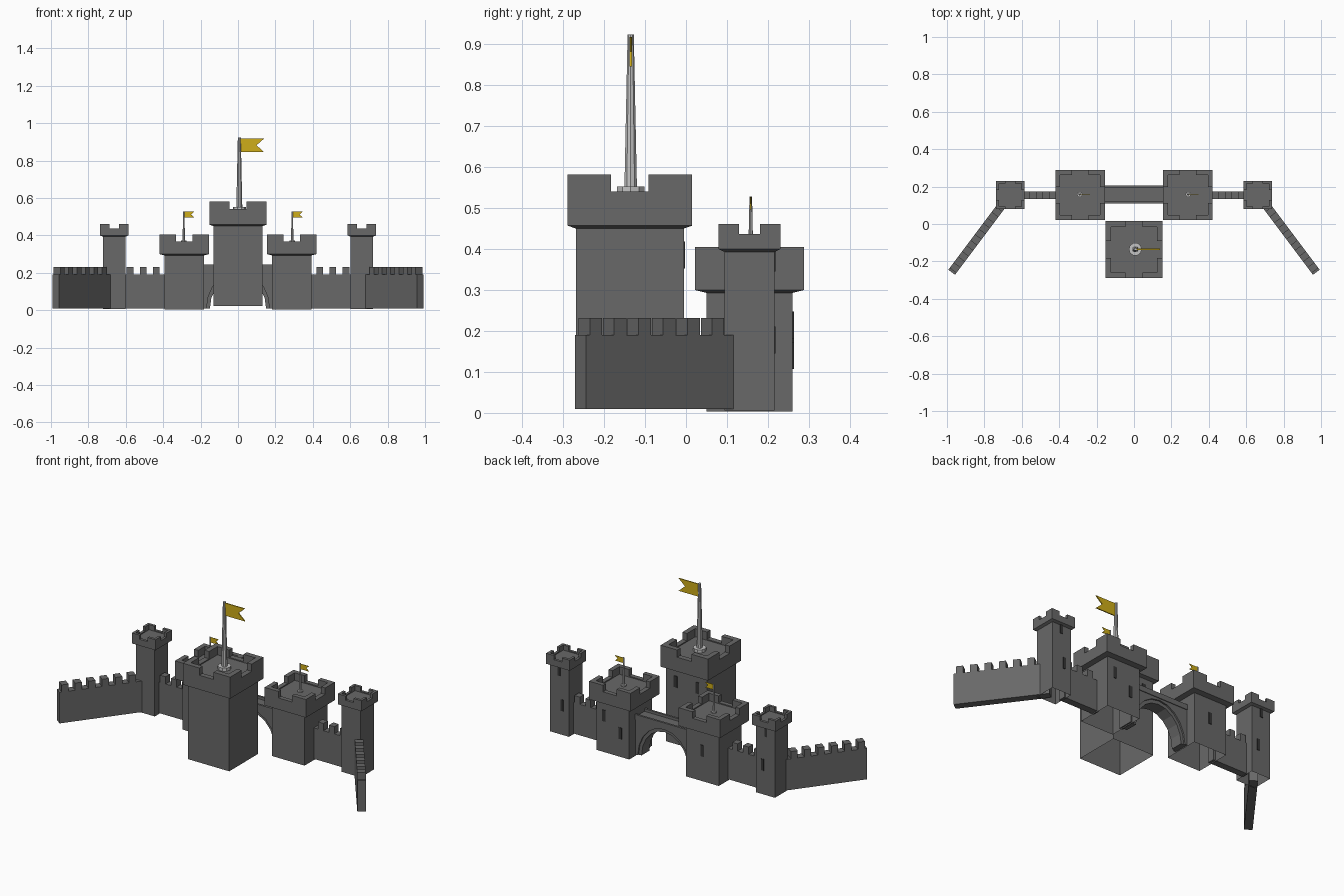
import bpy, bmesh
from math import cos, sin, pi
from mathutils import Vector

if "Cube" in bpy.data.objects:
    bpy.data.objects.remove(bpy.data.objects["Cube"])


def material(name, rgb):
    m = bpy.data.materials.new(name)
    m.use_nodes = True
    m.diffuse_color = (*rgb, 1)
    bsdf = next(n for n in m.node_tree.nodes if n.type == 'BSDF_PRINCIPLED')
    bsdf.inputs["Base Color"].default_value = (*rgb, 1)
    return m


STONE = material("stone grey", (0.14, 0.14, 0.14))
WINDOW = material("window dark", (0.035, 0.035, 0.035))
POLE = material("pole light grey", (0.55, 0.55, 0.55))
GOLD = material("flag gold", (0.62, 0.42, 0.01))


def finish(bm, name, mat, loc=(0, 0, 0)):
    bmesh.ops.recalc_face_normals(bm, faces=bm.faces)
    mesh = bpy.data.meshes.new(name)
    bm.to_mesh(mesh)
    bm.free()
    mesh.materials.append(mat)
    ob = bpy.data.objects.new(name, mesh)
    ob.location = loc
    bpy.context.collection.objects.link(ob)
    return ob


def prism(bm, outline, offset):
    """Extrude a closed outline along an offset."""
    face = bm.faces.new([bm.verts.new(p) for p in outline])
    out = bmesh.ops.extrude_face_region(bm, geom=[face], use_keep_orig=True)
    verts = [g for g in out["geom"] if isinstance(g, bmesh.types.BMVert)]
    bmesh.ops.translate(bm, verts=verts, vec=offset)


def box(bm, lo, hi):
    x0, y0, z0 = lo
    x1, y1, z1 = hi
    prism(bm, [(x0, y0, z0), (x1, y0, z0), (x1, y1, z0), (x0, y1, z0)],
          (0, 0, z1 - z0))


def tower(name, x, y, body, cap, rim, gap, z_base, z_cap, z_sill, z_top):
    """Hollow square shaft, flared cap, recessed roof, four corner merlons."""
    bm = bmesh.new()
    floor = z_sill - 0.006
    profile = [(body, z_base), (body, z_cap), (cap, z_cap + 0.007),
               (cap, z_sill), (cap - rim, z_sill), (cap - rim, floor)]
    rings = [[bm.verts.new((sx * h, sy * h, z)) for sx, sy in
              ((-1, -1), (1, -1), (1, 1), (-1, 1))] for h, z in profile]
    for a, b in zip(rings, rings[1:]):
        for i in range(4):
            j = (i + 1) % 4
            bm.faces.new((a[i], a[j], b[j], b[i]))
    bm.faces.new(rings[-1])
    n = cap - rim
    corner = [(cap, cap), (gap, cap), (gap, n), (n, n), (n, gap), (cap, gap)]
    for sx in (-1, 1):
        for sy in (-1, 1):
            prism(bm, [(sx * px, sy * py, z_sill) for px, py in corner],
                  (0, 0, z_top - z_sill))
    return finish(bm, name, STONE, (x, y, 0))


def wall(name, start, end, thick, merlons, first, step, width):
    """Straight wall from start to end with merlons along its top."""
    a, b = Vector(start), Vector(end)
    d = (b - a).normalized()
    n = Vector((-d.y, d.x)) * thick / 2

    def block(bm, s0, s1, z0, z1):
        p, q = a + d * s0, a + d * s1
        prism(bm, [(*c, z0) for c in (p - n, q - n, q + n, p + n)],
              (0, 0, z1 - z0))
    bm = bmesh.new()
    block(bm, 0, (b - a).length, 0.01, 0.19)
    for k in range(merlons):
        s = first + step * k
        block(bm, s, s + width, 0.19, 0.232)
    return finish(bm, name, STONE)


def window(name, x, y, z, w=0.022, h=0.066):
    bm = bmesh.new()
    box(bm, (x - w / 2, y - 0.004, z - h / 2), (x + w / 2, y + 0.003, z + h / 2))
    finish(bm, name, WINDOW)


def flagpole(name, x, y, z, s):
    """Tapered pole on a round foot with a swallow-tailed flag."""
    bm = bmesh.new()
    for r0, r1, z0, z1 in ((0.035, 0.035, -0.006, 0.014),
                           (0.016, 0.008, 0.014, 0.385)):
        rings = [[bm.verts.new((r * cos(k * pi / 5), r * sin(k * pi / 5), h))
                  for k in range(10)] for r, h in ((r0, z0), (r1, z1))]
        for k in range(10):
            j = (k + 1) % 10
            bm.faces.new((rings[0][k], rings[0][j], rings[1][j], rings[1][k]))
        bm.faces.new(rings[1])
    finish(bm, name + "_pole", POLE, (x, y, z)).scale = (s, s, s)
    bm = bmesh.new()
    shape = [(0.006, 0.307), (0.133, 0.307), (0.092, 0.344),
             (0.133, 0.38), (0.006, 0.38)]
    prism(bm, [(px, -0.003, pz) for px, pz in shape], (0, 0.006, 0))
    finish(bm, name + "_flag", GOLD, (x, y, z)).scale = (s, s, s)


# Central keep
tower("keep", 0, -0.137, 0.132, 0.152, 0.03, 0.046, 0.022, 0.45, 0.54, 0.582)
flagpole("keep", 0.007, -0.135, 0.538, 1)

for side, sx in (("left", 1), ("right", -1)):
    # Gate towers, outer towers and the walls joining them
    tower(side + "_gate_tower", sx * 0.288, 0.155, 0.105, 0.133, 0.026, 0.044,
          0.003, 0.293, 0.367, 0.405)
    flagpole(side + "_gate", sx * 0.29, 0.158, 0.367, 0.42)
    tower(side + "_outer_tower", sx * 0.662, 0.155, 0.061, 0.076, 0.015, 0.026,
          0.006, 0.393, 0.437, 0.461)
    wall(side + "_inner_wall", (sx * 0.38, 0.155), (sx * 0.61, 0.155), 0.04,
         3, 0.04, 0.07, 0.035)
    wall(side + "_wing_wall", (sx * 0.975, -0.258), (sx * 0.675, 0.142), 0.045,
         7, 0.012, 0.0746, 0.0373)
    # Rear windows
    window(side + "_keep_window", sx * 0.07, -0.005, 0.385)
    window(side + "_outer_upper_window", sx * 0.665, 0.216, 0.378, 0.016)
    window(side + "_outer_lower_window", sx * 0.645, 0.216, 0.178, 0.016)
window("left_gate_upper_window", 0.345, 0.26, 0.215)
window("left_gate_lower_window", 0.24, 0.26, 0.14)
window("right_gate_window", -0.288, 0.26, 0.18)


# Arched bridge between the gate towers
def arch(half, height, n=10):
    return [(half * cos(pi * k / n), 0.01 + height * sin(pi * k / n))
            for k in range(n + 1)]


def arch_band(name, outer, inner, y0, y1):
    bm = bmesh.new()
    for k in range(len(outer) - 1):
        quad = (outer[k], outer[k + 1], inner[k + 1], inner[k])
        prism(bm, [(x, y0, z) for x, z in quad], (0, y1 - y0, 0))
    finish(bm, name, STONE)


curve = arch(0.168, 0.195)
top_line = [(0.19, 0.01), (0.19, 0.23)] + [(x, 0.23) for x, _ in curve[2:-2]] \
    + [(-0.19, 0.23), (-0.19, 0.01)]
arch_band("bridge", top_line, curve, 0.113, 0.203)
arch_band("arch_ring", curve, arch(0.15, 0.175), 0.122, 0.194)
for label, y in (("front", 0.109), ("back", 0.195)):
    bm = bmesh.new()
    box(bm, (-0.19, y, 0.215), (0.19, y + 0.012, 0.245))
    finish(bm, label + "_bridge_parapet", STONE)
